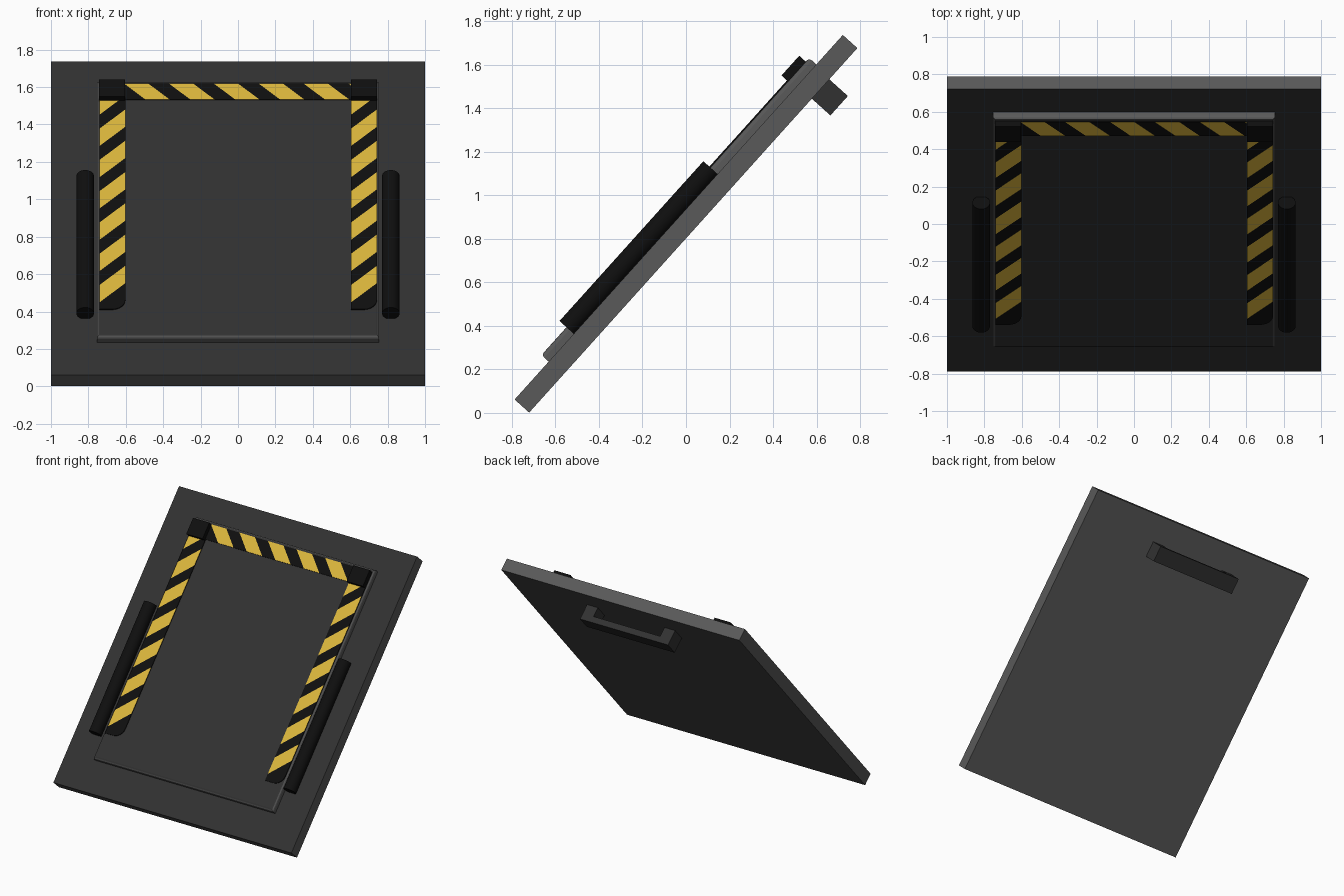
import bpy, bmesh, math
from mathutils import Matrix, Vector

if "Cube" in bpy.data.objects:
    bpy.data.objects.remove(bpy.data.objects["Cube"])

# Everything is built flat (x, slope, normal) and then leaned back by TILT
TILT = Matrix.Translation((0, 0, 0.869)) @ Matrix.Rotation(math.radians(48), 4, 'X')


def material(name, rgb):
    m = bpy.data.materials.new(name)
    m.diffuse_color = (*rgb, 1)
    m.use_nodes = True
    m.node_tree.nodes["Principled BSDF"].inputs["Base Color"].default_value = m.diffuse_color
    return m


DARK = material("dark_grey", (0.031, 0.031, 0.031))
MID = material("mid_grey", (0.1, 0.1, 0.1))
BLACK = material("black", (0.0045, 0.0045, 0.0045))
YELLOW = material("yellow", (0.70, 0.46, 0.044))


def finish(bm, name, mats, rule=None):
    bmesh.ops.recalc_face_normals(bm, faces=bm.faces)
    bm.normal_update()
    if rule:
        for f in bm.faces:
            f.material_index = rule(f)
    bm.transform(TILT)
    me = bpy.data.meshes.new(name)
    bm.to_mesh(me)
    bm.free()
    for m in mats:
        me.materials.append(m)
    ob = bpy.data.objects.new(name, me)
    bpy.context.collection.objects.link(ob)
    return ob


def box(bm, lo, hi):
    lo, hi = Vector(lo), Vector(hi)
    mat = Matrix.Translation((lo + hi) / 2) @ Matrix.Diagonal((*(hi - lo), 1))
    return bmesh.ops.create_cube(bm, size=1, matrix=mat)["verts"]


def front_dark(f):
    return 0 if f.normal.z > 0.95 else 1


# Base board: dark front, lighter edges and back
bm = bmesh.new()
box(bm, (-1, -1.127, -0.045), (1, 1.127, 0.045))
finish(bm, "base_board", [DARK, MID], front_dark)

# Raised pad with softened lighter edges
bm = bmesh.new()
box(bm, (-0.755, -0.893, 0.04), (0.755, 0.945, 0.09))
top = [e for e in bm.edges if all(v.co.z > 0.08 for v in e.verts)]
bmesh.ops.bevel(bm, geom=top, offset=0.018, segments=3, profile=0.5, affect='EDGES')
finish(bm, "raised_pad", [DARK, MID], front_dark)


# Hazard strips: a thin plate cut along diagonals, coloured by alternating bands
def hazard_strip(name, outline, slope, start, period, width, limit=99):
    bm = bmesh.new()
    bm.faces.new([bm.verts.new((x, y, 0.09)) for x, y in outline])
    # phase = distance along the strip, skewed by 45 degrees
    axis = Vector(slope)
    for k in range(12):
        for off in (0, width):
            t = start + k * period + off
            co = axis * (t / axis.length_squared)
            bmesh.ops.bisect_plane(bm, geom=bm.verts[:] + bm.edges[:] + bm.faces[:],
                                   plane_co=co, plane_no=axis)
    ext = bmesh.ops.extrude_face_region(bm, geom=bm.faces[:])
    for v in ext["geom"]:
        if isinstance(v, bmesh.types.BMVert):
            v.co.z += 0.006

    def rule(f):
        t = f.calc_center_median().dot(axis) - start
        return 1 if f.normal.z > 0.9 and t > 0 and t % period < width else 0
    finish(bm, name, [BLACK, YELLOW], rule)


def side_outline(x0, x1, y0, y1, r):
    arc = [(x1 - r + r * math.sin(a), y0 + r - r * math.cos(a))
           for a in (i * math.pi / 12 for i in range(7))]
    return [(x0, y0)] + arc + [(x1, y1), (x0, y1)]


for side, x0 in (("left", -0.74), ("right", 0.605)):
    hazard_strip(side + "_hazard_strip", side_outline(x0, x0 + 0.138, -0.70, 0.81, 0.07),
                 (-1, 1, 0), -0.651 - x0, 0.225, 0.125)
hazard_strip("top_hazard_strip", [(-0.61, 0.809), (0.61, 0.809), (0.61, 0.923), (-0.61, 0.923)],
             (1, 1, 0), -0.60 + 0.923 - 0.01, 0.24, 0.13)

for side, s in (("left", -1), ("right", 1)):
    # Corner blocks
    bm = bmesh.new()
    xs = sorted((s * 0.605, s * 0.742))
    box(bm, (xs[0], 0.80, 0.085), (xs[1], 0.922, 0.13))
    finish(bm, side + "_corner_block", [BLACK])

    # Round side bars
    bm = bmesh.new()
    mat = Matrix.Translation((s * 0.817, -0.227, 0.086)) @ Matrix.Rotation(math.pi / 2, 4, 'X')
    bmesh.ops.create_cone(bm, cap_ends=True, segments=24, radius1=0.047, radius2=0.047,
                          depth=0.988, matrix=mat)
    ob = finish(bm, side + "_side_bar", [BLACK])
    bpy.ops.object.select_all(action='DESELECT')
    ob.select_set(True)
    bpy.context.view_layer.objects.active = ob
    bpy.ops.object.shade_smooth_by_angle(angle=math.radians(40))

# Back handle: U-shaped profile pulled along the slope
bm = bmesh.new()
profile = [(-0.37, -0.04), (-0.37, -0.16), (0.37, -0.16), (0.37, -0.04),
           (0.28, -0.04), (0.28, -0.115), (-0.28, -0.115), (-0.28, -0.04)]
face = bm.faces.new([bm.verts.new((x, 0.814, z)) for x, z in profile])
ext = bmesh.ops.extrude_face_region(bm, geom=[face])
bmesh.ops.translate(bm, vec=(0, 0.12, 0),
                    verts=[v for v in ext["geom"] if isinstance(v, bmesh.types.BMVert)])
finish(bm, "back_handle", [DARK])
